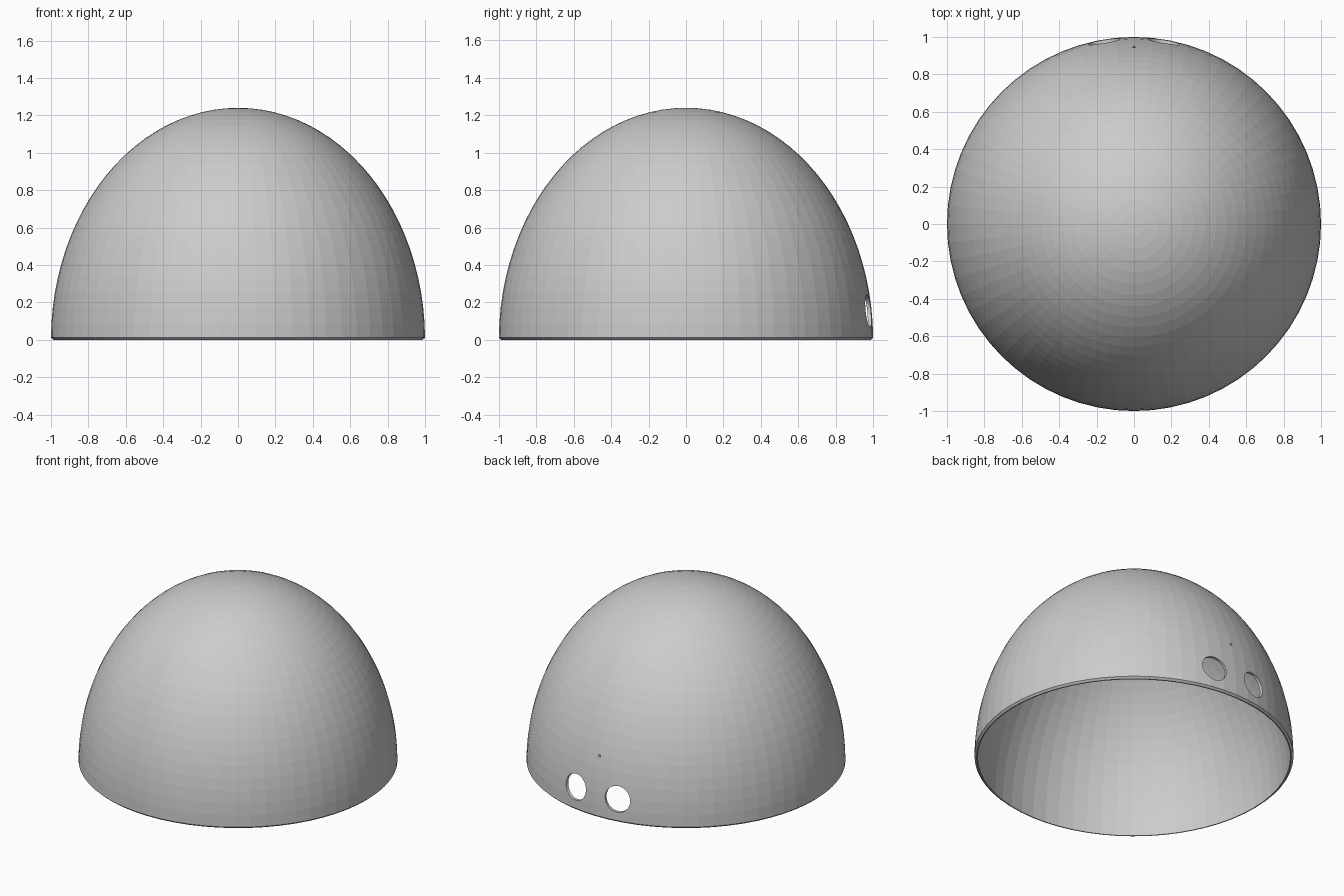
import bpy, bmesh, math
from mathutils import Matrix, Vector

if "Cube" in bpy.data.objects:
    bpy.data.objects.remove(bpy.data.objects["Cube"])

SEGS, RINGS = 64, 24
HEIGHT, WALL = 1.24, 0.02


def arc(radius, height, z0):
    """Quarter-ellipse profile from rim to apex, starting at height z0."""
    a0 = math.asin(z0 / height)
    pts = []
    for i in range(RINGS + 1):
        a = a0 + (math.pi / 2 - a0) * i / RINGS
        pts.append((radius * math.cos(a), height * math.sin(a)))
    pts[-1] = (0.0, height)
    return pts


def new_object(name, bm):
    mesh = bpy.data.meshes.new(name)
    bm.to_mesh(mesh)
    bm.free()
    obj = bpy.data.objects.new(name, mesh)
    bpy.context.collection.objects.link(obj)
    return obj


# Thin dome shell: outer skin, inner skin and chamfered rim, lathed
profile = arc(1 - WALL, HEIGHT - WALL, 0)[::-1] + [(0.987, 0)] + arc(1.0, HEIGHT, 0.012)
bm = bmesh.new()
verts = [bm.verts.new((r, 0, z)) for r, z in profile]
edges = [bm.edges.new(p) for p in zip(verts, verts[1:])]
bmesh.ops.spin(bm, geom=verts + edges, cent=(0, 0, 0), axis=(0, 0, 1),
               angle=2 * math.pi, steps=SEGS, use_duplicate=False)
bmesh.ops.remove_doubles(bm, verts=bm.verts, dist=1e-4)
bmesh.ops.recalc_face_normals(bm, faces=bm.faces)
dome = new_object("dome_shell", bm)


# Holes in the back: two round ports and a pinhole above
def drill(name, x, z, radius):
    y = math.sqrt(1 - x * x - (z / HEIGHT) ** 2)
    axis = Vector((x, y, 0)).normalized()
    rot = axis.to_track_quat('Z', 'Y').to_matrix().to_4x4()
    bm = bmesh.new()
    bmesh.ops.create_cone(bm, cap_ends=True, segments=32, radius1=radius, radius2=radius,
                          depth=0.3, matrix=Matrix.Translation((x, y, z)) @ rot)
    cutter = new_object(name, bm)
    cutter.hide_render = True
    cutter.hide_viewport = True
    cutter.display_type = 'WIRE'
    mod = dome.modifiers.new(name, 'BOOLEAN')
    mod.operation = 'DIFFERENCE'
    mod.solver = 'EXACT'
    mod.object = cutter
    return cutter


cutters = [drill("port_cutter_left", -0.16, 0.155, 0.087),
           drill("port_cutter_right", 0.16, 0.155, 0.087),
           drill("pinhole_cutter", 0.0, 0.40, 0.008)]

# Bake the holes and discard the cutters
bpy.context.view_layer.update()
depsgraph = bpy.context.evaluated_depsgraph_get()
baked = bpy.data.meshes.new_from_object(dome.evaluated_get(depsgraph))
dome.modifiers.clear()
dome.data = baked
for c in cutters:
    bpy.data.objects.remove(c)
